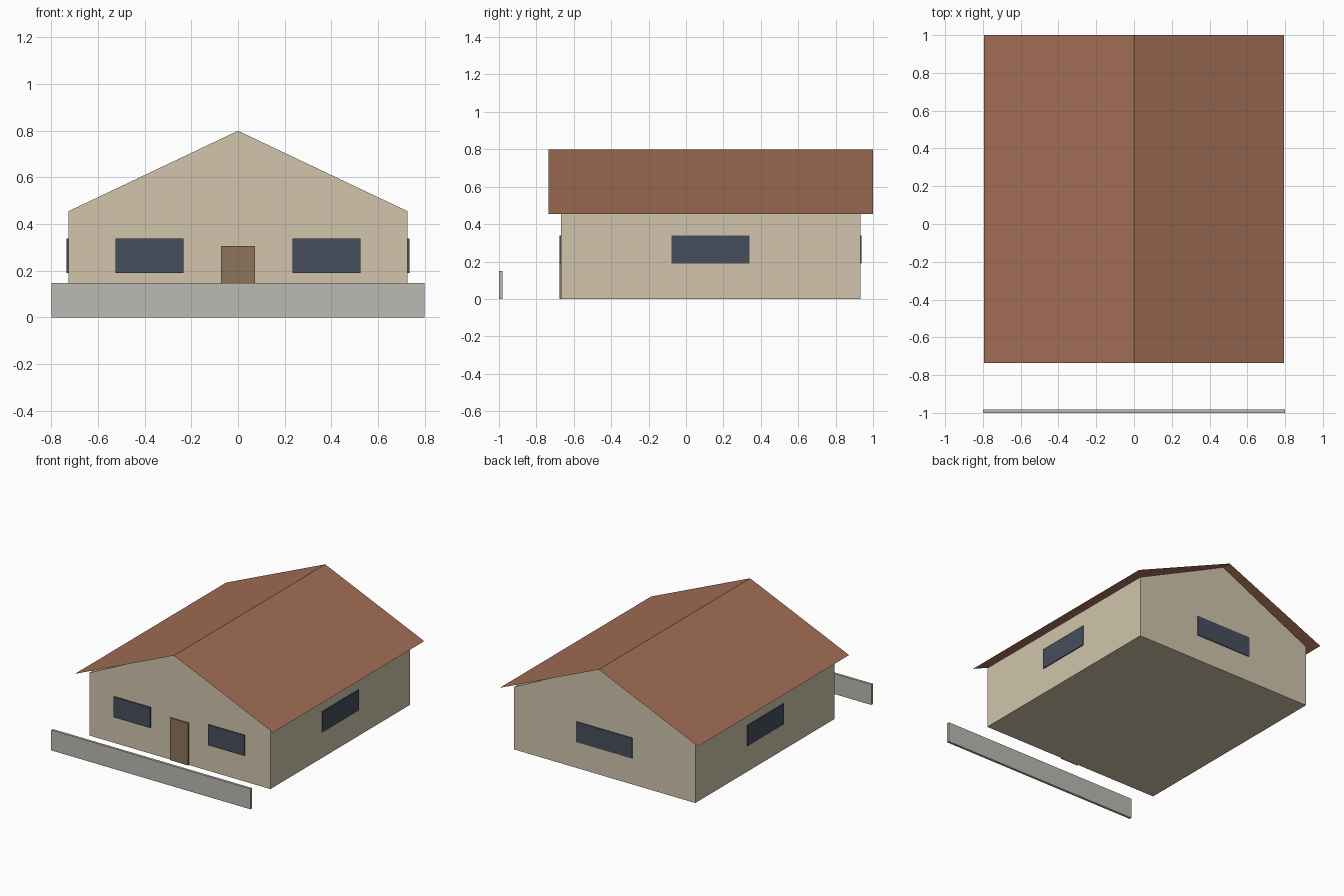
import bpy

if "Cube" in bpy.data.objects:
    bpy.data.objects.remove(bpy.data.objects["Cube"])


def material(name, r, g, b):
    """Flat colour from 0-255 display values, stored as linear."""
    def lin(c):
        c /= 255
        return c / 12.92 if c <= 0.04045 else ((c + 0.055) / 1.055) ** 2.4
    m = bpy.data.materials.new(name)
    m.diffuse_color = (lin(r), lin(g), lin(b), 1)
    m.use_nodes = True
    m.node_tree.nodes["Principled BSDF"].inputs["Base Color"].default_value = m.diffuse_color
    return m


WALL = material("cream plaster", 209, 197, 172)
ROOF = material("terracotta", 162, 110, 86)
GLASS = material("dark blue glass", 70, 78, 92)
WOOD = material("brown wood", 141, 116, 90)
STONE = material("grey concrete", 188, 186, 178)


def mesh_object(name, verts, faces, mat):
    me = bpy.data.meshes.new(name)
    me.from_pydata(verts, [], faces)
    me.materials.append(mat)
    ob = bpy.data.objects.new(name, me)
    bpy.context.collection.objects.link(ob)
    return ob


def extrude_y(name, profile, y0, y1, mat):
    """Closed prism from an anticlockwise (x, z) profile, seen from the front."""
    n = len(profile)
    verts = [(x, y, z) for y in (y0, y1) for x, z in profile]
    faces = [tuple(range(n)), tuple(range(2 * n - 1, n - 1, -1))]
    faces += [(i, i + n, (i + 1) % n + n, (i + 1) % n) for i in range(n)]
    return mesh_object(name, verts, faces, mat)


def box(name, x0, x1, y0, y1, z0, z1, mat):
    return extrude_y(name, [(x0, z0), (x1, z0), (x1, z1), (x0, z1)], y0, y1, mat)


# House body and its overall sizes
HW, FRONT, BACK = 0.727, -0.667, 0.932
EAVE, RIDGE = 0.455, 0.80
extrude_y("house_walls",
          [(-HW, 0), (HW, 0), (HW, EAVE), (0, RIDGE), (-HW, EAVE)],
          FRONT, BACK, WALL)

# Thin roof sheet: two slopes overhanging the walls
RW, RF, RB = 0.795, -0.735, 1.0
mesh_object("roof",
            [(x, y, z) for x, z in ((-RW, EAVE), (0, RIDGE), (RW, EAVE))
             for y in (RF, RB)],
            [(0, 2, 3, 1), (2, 4, 5, 3)], ROOF)

# Windows at one height on all four walls
Z0, Z1 = 0.19, 0.338
for side, s in (("left", -1), ("right", 1)):
    a, b = sorted((s * 0.233, s * 0.525))
    box(f"front_window_{side}", a, b, FRONT - 0.0095, FRONT, Z0, Z1, GLASS)
    a, b = sorted((s * HW, s * (HW + 0.007)))
    box(f"side_window_{side}", a, b, -0.077, 0.34, Z0, Z1, GLASS)
box("back_window", -0.225, 0.225, BACK, BACK + 0.006, Z0, Z1, GLASS)

# Front door
box("front_door", -0.072, 0.072, FRONT - 0.0095, FRONT, 0, 0.307, WOOD)

# Low garden wall in front of the house
box("garden_wall", -0.8, 0.8, -1.0, -0.982, 0, 0.148, STONE)
